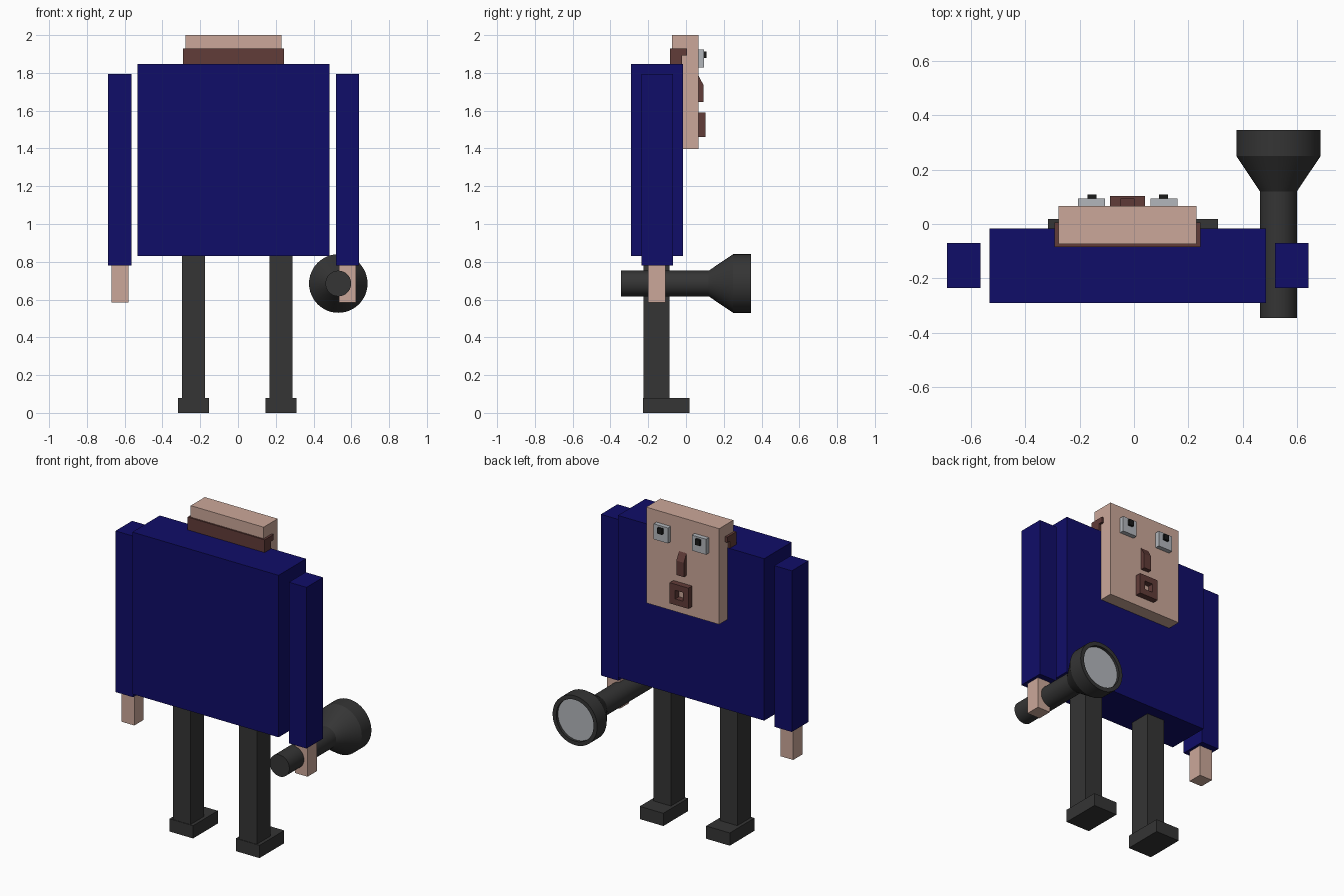
import bpy, bmesh
from math import cos, sin, tau

if "Cube" in bpy.data.objects:
    bpy.data.objects.remove(bpy.data.objects["Cube"])


def material(name, rgb):
    m = bpy.data.materials.new(name)
    m.diffuse_color = (*rgb, 1)
    m.use_nodes = True
    m.node_tree.nodes["Principled BSDF"].inputs["Base Color"].default_value = m.diffuse_color
    return m


NAVY = material("navy", (0.005, 0.004, 0.14))
SKIN = material("skin", (0.60, 0.39, 0.32))
BROWN = material("brown", (0.12, 0.045, 0.04))
DARK = material("dark", (0.035, 0.035, 0.035))
BLACK = material("black", (0.01, 0.01, 0.01))
GREY = material("grey", (0.45, 0.47, 0.50))


def make(name, bm, mat):
    bmesh.ops.recalc_face_normals(bm, faces=bm.faces)
    me = bpy.data.meshes.new(name)
    bm.to_mesh(me)
    bm.free()
    me.materials.append(mat)
    ob = bpy.data.objects.new(name, me)
    bpy.context.collection.objects.link(ob)
    return ob


def prism(name, profile, x0, x1, mat):
    """Extrude a (y, z) profile along x."""
    bm = bmesh.new()
    f = bm.faces.new([bm.verts.new((x0, y, z)) for y, z in profile])
    r = bmesh.ops.extrude_face_region(bm, geom=[f])
    for v in r["geom"]:
        if isinstance(v, bmesh.types.BMVert):
            v.co.x = x1
    return make(name, bm, mat)


def box(name, x, y, z, mat):
    return prism(name, [(y[0], z[0]), (y[1], z[0]), (y[1], z[1]), (y[0], z[1])], x[0], x[1], mat)


def lathe(name, profile, cx, cz, mat, n=48):
    """Revolve a (y, radius) profile about an axis along y, capping both ends."""
    bm = bmesh.new()
    rings = [[bm.verts.new((cx + r * cos(tau * i / n), y, cz + r * sin(tau * i / n)))
              for i in range(n)] for y, r in profile]
    for a, b in zip(rings, rings[1:]):
        for i in range(n):
            j = (i + 1) % n
            bm.faces.new((a[i], a[j], b[j], b[i]))
    bm.faces.new(rings[0])
    bm.faces.new(rings[-1])
    ob = make(name, bm, mat)
    bpy.context.view_layer.objects.active = ob
    ob.select_set(True)
    bpy.ops.object.shade_smooth_by_angle(angle=0.4)
    ob.select_set(False)
    return ob


# Torso
box("torso", (-0.532, 0.485), (-0.29, -0.017), (0.83, 1.848), NAVY)

# Limbs, mirrored about the body's centre line
for side, s in (("left", -1), ("right", 1)):
    def span(a, b, c=-0.023):
        return sorted((c + s * a, c + s * b))
    box(side + "_sleeve", span(0.542, 0.664), (-0.235, -0.07), (0.78, 1.793), NAVY)
    box(side + "_hand", span(0.558, 0.647), (-0.20, -0.108), (0.585, 0.79), SKIN)
    box(side + "_leg", span(0.17, 0.292, -0.004), (-0.225, -0.087), (0.04, 0.84), DARK)
    box(side + "_foot", span(0.149, 0.313, -0.004), (-0.228, 0.018), (0, 0.08), DARK)
    # Eye and pupil
    box(side + "_eye", span(0.083, 0.182), (0.06, 0.094), (1.828, 1.925), GREY)
    box(side + "_pupil", span(0.115, 0.148), (0.085, 0.108), (1.878, 1.914), BLACK)

# Head and hair wrapped round its back
box("head", (-0.277, 0.23), (-0.074, 0.066), (1.398, 2.0), SKIN)
prism("hair", [(-0.084, 1.7), (-0.02, 1.7), (-0.02, 1.893), (0.006, 1.893),
               (0.006, 1.928), (-0.084, 1.928)], -0.292, 0.244, BROWN)

# Nose
prism("nose", [(0.06, 1.645), (0.093, 1.645), (0.093, 1.735), (0.066, 1.785), (0.06, 1.785)],
      -0.05, 0.002, BROWN)

# Mouth: square frame with an opening
mx, mz, y = -0.024, 1.525, (0.06, 0.103)
for k, s in enumerate((-1, 1)):
    bar = sorted((0.027 * s, 0.065 * s))
    box(f"mouth_side_{k}", (mx + bar[0], mx + bar[1]), y, (mz - 0.065, mz + 0.065), BROWN)
    box(f"mouth_lip_{k}", (mx - 0.027, mx + 0.027), y, (mz + bar[0], mz + bar[1]), BROWN)

# Torch with recessed lens
lathe("torch_body", [(-0.345, 0.068), (0.12, 0.068), (0.25, 0.155), (0.345, 0.155),
                     (0.345, 0.13), (0.32, 0.13)], 0.531, 0.685, DARK)
lathe("torch_lens", [(0.315, 0.13), (0.328, 0.13)], 0.531, 0.685, GREY)
